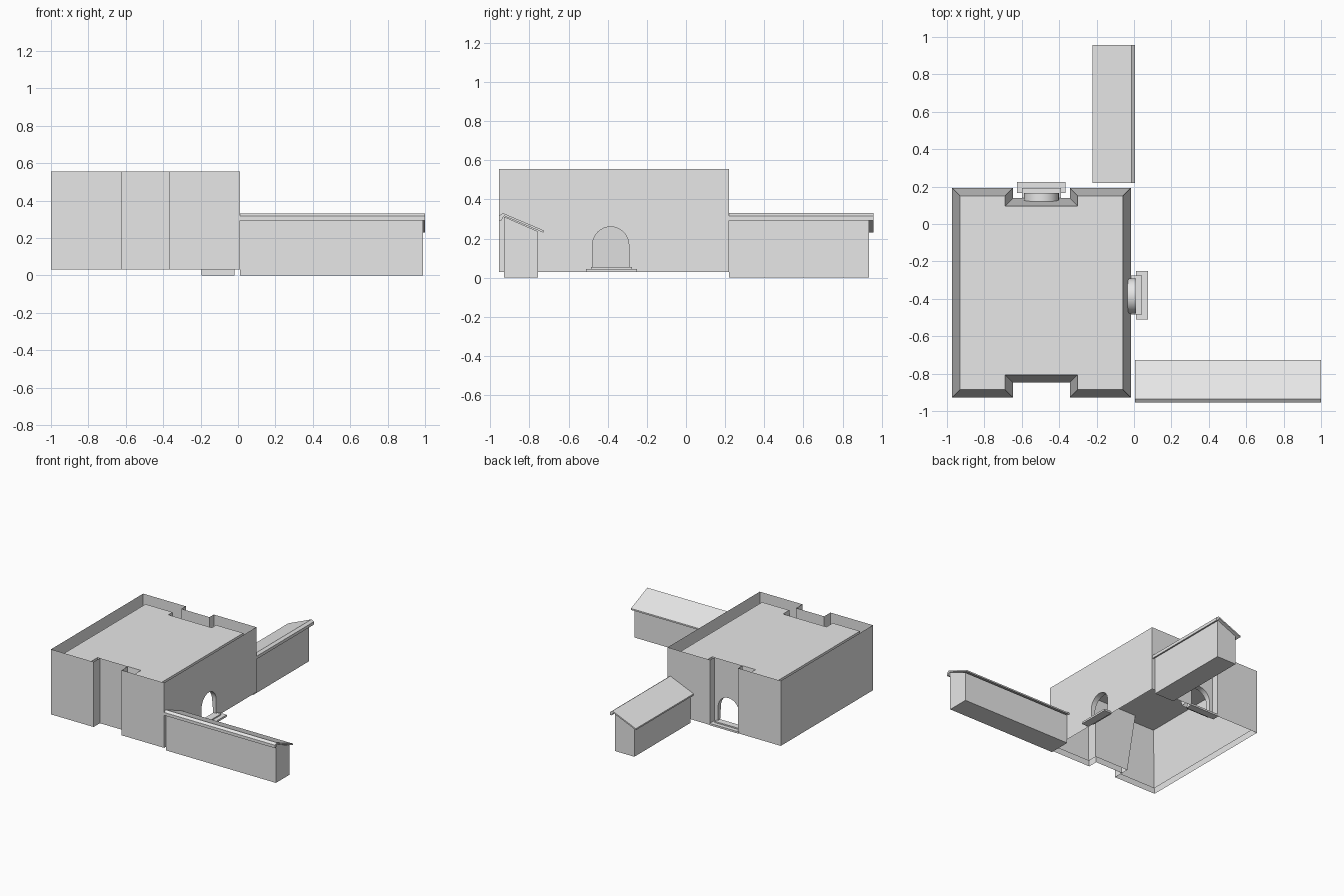
import bpy, bmesh, math
from mathutils import Vector

cube = bpy.data.objects.get("Cube")
if cube:
    bpy.data.objects.remove(cube, do_unlink=True)

GREY = 0.8
plaster = bpy.data.materials.new("light_grey_plaster")
plaster.use_nodes = True
plaster.diffuse_color = (GREY, GREY, GREY, 1)
plaster.node_tree.nodes["Principled BSDF"].inputs["Base Color"].default_value = (GREY, GREY, GREY, 1)


def add_object(name, polygons):
    """Make one object from a list of polygons given as point lists."""
    bm = bmesh.new()
    for points in polygons:
        bm.faces.new([bm.verts.new(p) for p in points])
    bmesh.ops.remove_doubles(bm, verts=bm.verts, dist=0.0002)
    mesh = bpy.data.meshes.new(name)
    bm.to_mesh(mesh)
    bm.free()
    mesh.materials.append(plaster)
    obj = bpy.data.objects.new(name, mesh)
    bpy.context.collection.objects.link(obj)
    bpy.ops.object.select_all(action='DESELECT')
    obj.select_set(True)
    bpy.context.view_layer.objects.active = obj
    bpy.ops.object.shade_smooth_by_angle(angle=math.radians(30))
    return obj


def prism(name, profile, start, end, place):
    """Sweep a closed profile from start to end; place maps (u, v, w) to a point."""
    a = [place(u, v, start) for u, v in profile]
    b = [place(u, v, end) for u, v in profile]
    n = len(profile)
    sides = [[a[i], a[(i + 1) % n], b[(i + 1) % n], b[i]] for i in range(n)]
    obj = add_object(name, sides + [a[::-1], b])
    bm = bmesh.new()
    bm.from_mesh(obj.data)
    bmesh.ops.recalc_face_normals(bm, faces=bm.faces)
    bm.to_mesh(obj.data)
    bm.free()


def box(name, x0, x1, y0, y1, z0, z1):
    prism(name, [(x0, y0), (x1, y0), (x1, y1), (x0, y1)], z0, z1,
          lambda u, v, w: (u, v, w))


# Plan of the building, with a shallow recess at front and back
PLAN = [Vector(p) for p in [
    (-1, -.955), (-.62, -.955), (-.62, -.875), (-.37, -.875), (-.37, -.955),
    (.01, -.955), (.01, .22), (-.37, .22), (-.37, .165), (-.62, .165),
    (-.62, .22), (-1, .22)]]
COUNT = len(PLAN)
BASE, TOP, ROOF, SILL = .03, .555, .515, .055
GAP, LEAN = .027, .042
RADIUS, SPRING, STEPS = .093, .167, 16
DOORS = {5: Vector((.01, -.385)), 8: Vector((-.495, .165))}


def inset(distance):
    """Move the right-angled plan inward."""
    result = []
    for i, p in enumerate(PLAN):
        before = (p - PLAN[i - 1]).normalized()
        after = (PLAN[(i + 1) % COUNT] - p).normalized()
        inward = Vector((-before.y - after.y, before.x + after.x))
        result.append(p + inward * distance)
    return result


def shell(z0, z1, d0, d1):
    """Walls between two heights and insets, with arched doorways left open."""
    low, high = inset(d0), inset(d1)
    faces, arches = [], {}
    for i in range(COUNT):
        j = (i + 1) % COUNT
        ring = []
        if i in DOORS:
            along = (PLAN[j] - PLAN[i]).normalized()
            inward = Vector((-along.y, along.x))
            outline = [(-RADIUS, z0)]
            for k in range(STEPS + 1):
                t = math.pi * (1 - k / STEPS)
                outline.append((RADIUS * math.cos(t), SPRING + RADIUS * math.sin(t)))
            outline.append((RADIUS, z0))
            for s, z in outline:
                depth = d0 + (d1 - d0) * (z - z0) / (z1 - z0)
                p = DOORS[i] + along * s + inward * depth
                ring.append((p.x, p.y, z))
            arches[i] = ring
        faces.append([(*low[i], z0)] + ring +
                     [(*low[j], z0), (*high[j], z1), (*high[i], z1)])
    return faces, arches, high


outer, outer_arches, _ = shell(BASE, TOP, 0, 0)
inner, inner_arches, roof_edge = shell(SILL, ROOF, GAP, GAP + LEAN)
add_object("outer_walls", outer)
add_object("inner_walls", inner)
add_object("flat_roof", [[(*p, ROOF) for p in roof_edge]])

# Arched door linings between the two wall skins
for i, name in ((5, "side_door_lining"), (8, "back_door_lining")):
    a, b = outer_arches[i], inner_arches[i]
    add_object(name, [[a[k], a[k + 1], b[k + 1], b[k]] for k in range(len(a) - 1)])

# Two steps at each door
box("side_lower_step", .01, .075, -.51, -.25, BASE, .045)
box("side_upper_step", -.015, .043, -.485, -.275, .045, SILL)
box("back_lower_step", -.625, -.365, .165, .225, BASE, .045)
box("back_upper_step", -.6, -.39, .14, .192, .045, SILL)

# Boundary walls with lopsided roofs; u runs inward from the outer eave
WALL = [(.025, 0), (.2, 0), (.2, .236), (.025, .312)]
COPING = [(0, .292), (0, .316), (.02, .33), (.228, .242), (.228, .23),
          (.025, .316), (.012, .292)]


def place_side(u, v, w):
    return (w, -.955 + u, v)


def place_back(u, v, w):
    return (.006 - u, w, v)


prism("side_boundary_wall", WALL, .01, .99, place_side)
prism("side_boundary_coping", COPING, .006, 1, place_side)
prism("back_boundary_wall", WALL, .22, .935, place_back)
prism("back_boundary_coping", COPING, .22, .957, place_back)
